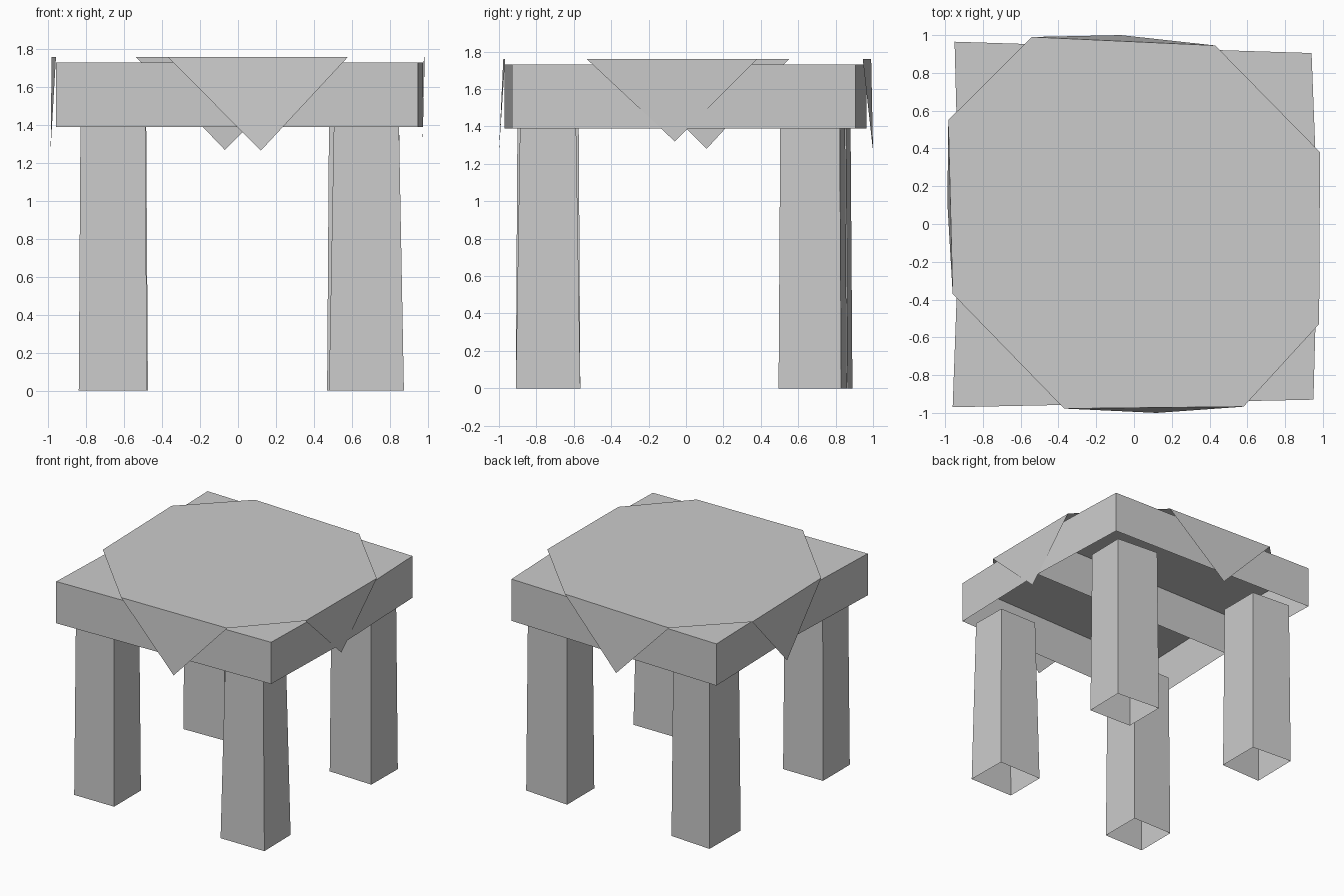
import bpy
import bmesh

cube = bpy.data.objects.get("Cube")
if cube:
    bpy.data.objects.remove(cube, do_unlink=True)

GREY = (0.6, 0.6, 0.6, 1.0)
material = bpy.data.materials.new("plain_grey")
material.use_nodes = True
material.diffuse_color = GREY
material.node_tree.nodes["Principled BSDF"].inputs["Base Color"].default_value = GREY

APRON_Z, TOP_Z, CLOTH_Z = 1.39, 1.73, 1.76


def finish(name, bm):
    """Turn a bmesh into a flat-shaded grey object."""
    mesh = bpy.data.meshes.new(name)
    bm.to_mesh(mesh)
    bm.free()
    mesh.materials.append(material)
    obj = bpy.data.objects.new(name, mesh)
    bpy.context.collection.objects.link(obj)
    return obj


def add_walls(bm, lower, upper):
    """Join two matching rings, counter-clockwise from above, with side faces."""
    for i in range(len(lower)):
        j = (i + 1) % len(lower)
        bm.faces.new((lower[i], lower[j], upper[j], upper[i]))


def ring(bm, outline, z, scale=1.0):
    cx = sum(p[0] for p in outline) / len(outline)
    cy = sum(p[1] for p in outline) / len(outline)
    return [bm.verts.new((cx + (x - cx) * scale, cy + (y - cy) * scale, z))
            for x, y in outline]


# Legs: slightly irregular tapering tubes, open underneath
legs = {
    "front_right_leg": [(-0.84, -0.91), (-0.48, -0.91), (-0.48, -0.565), (-0.84, -0.565)],
    "front_left_leg": [(0.48, -0.91), (0.875, -0.91), (0.87, -0.565), (0.48, -0.565)],
    "back_left_leg": [(0.47, 0.51), (0.855, 0.495), (0.86, 0.83), (0.47, 0.86)],
    "back_right_leg": [(-0.84, 0.495), (-0.475, 0.505), (-0.475, 0.865), (-0.835, 0.89)],
}
for name, outline in legs.items():
    bm = bmesh.new()
    taper = 0.87 if name == "front_left_leg" else 0.95
    add_walls(bm, ring(bm, outline, 0), ring(bm, outline, APRON_Z, taper))
    finish(name, bm)

# Table top: two hollow halves meeting along the middle, open underneath
mid_right, mid_left = (-0.925, 0.0), (0.975, 0.0)
halves = {
    "table_top_front": [(-0.96, -0.97), (0.95, -0.93), mid_left, mid_right],
    "table_top_back": [mid_right, mid_left, (0.94, 0.905), (-0.95, 0.965)],
}
for name, outline in halves.items():
    bm = bmesh.new()
    upper = ring(bm, outline, TOP_Z)
    add_walls(bm, ring(bm, outline, APRON_Z), upper)
    bm.faces.new(upper)
    finish(name, bm)

# Cloth: a thin square laid diagonally, its four corners folded over the edges
# Each flap has two fold points and a hanging tip
flaps = [
    [(-0.37, -0.977), (0.58, -0.967), (0.12, -1.0, 1.265)],
    [(0.98, -0.53), (0.985, 0.38), (0.974, -0.06, 1.32)],
    [(0.43, 0.945), (-0.54, 0.99), (-0.07, 1.0, 1.27)],
    [(-0.983, 0.55), (-0.96, -0.37), (-0.988, 0.11, 1.28)],
]
bm = bmesh.new()
border = []
for start, end, tip in flaps:
    a = bm.verts.new((*start, CLOTH_Z))
    b = bm.verts.new((*end, CLOTH_Z))
    bm.faces.new((b, a, bm.verts.new(tip)))
    border += [a, b]
bm.faces.new(border)
finish("tablecloth", bm)
